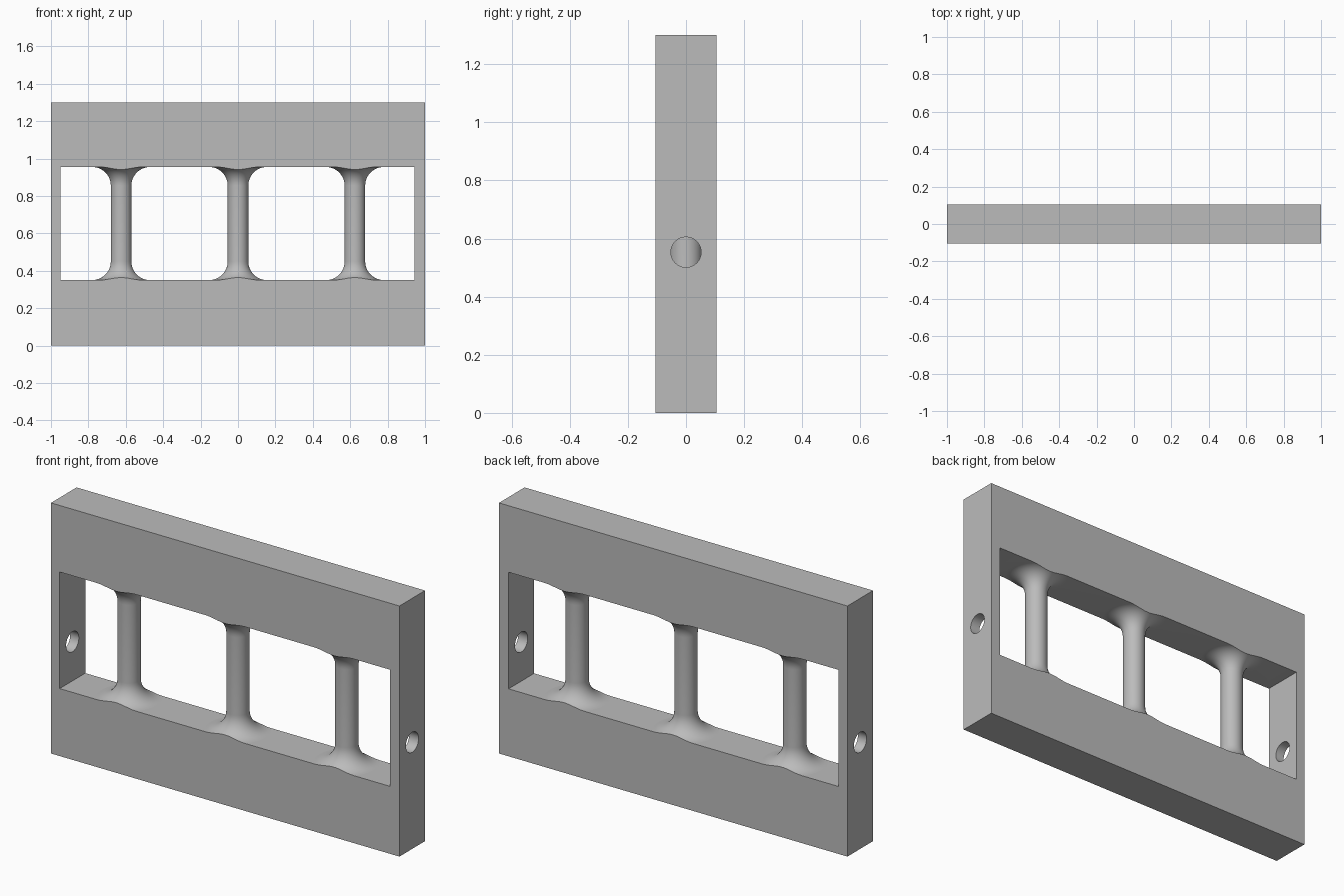
import bpy, bmesh, math
from mathutils import Matrix

if "Cube" in bpy.data.objects:
    bpy.data.objects.remove(bpy.data.objects["Cube"])

X0, X1, Z0, Z1 = -0.95, 0.945, 0.35, 0.955   # window opening
HEIGHT, HALF_DEPTH = 1.30, 0.105
R, FILLET = 0.055, 0.10                      # column radius and end fillet


def make(name, bm):
    bmesh.ops.recalc_face_normals(bm, faces=bm.faces)
    me = bpy.data.meshes.new(name)
    bm.to_mesh(me)
    bm.free()
    ob = bpy.data.objects.new(name, me)
    bpy.context.collection.objects.link(ob)
    return ob


def box(name, x0, x1, y0, y1, z0, z1):
    bm = bmesh.new()
    m = Matrix.Translation(((x0 + x1) / 2, (y0 + y1) / 2, (z0 + z1) / 2))
    m = m @ Matrix.Diagonal((x1 - x0, y1 - y0, z1 - z0, 1))
    bmesh.ops.create_cube(bm, size=1, matrix=m)
    return make(name, bm)


def column(name, x, n=64, steps=12):
    """Round column flaring with a quarter-circle fillet at both ends."""
    arc = [math.pi / 2 * i / steps for i in range(steps + 1)]
    low = [(R + FILLET * (1 - math.sin(a)), Z0 + FILLET * (1 - math.cos(a))) for a in arc]
    prof = [(R + FILLET, Z0 - 0.1)] + low
    prof += [(r, Z0 + Z1 - z) for r, z in reversed(prof)]
    bm = bmesh.new()
    rings = [[bm.verts.new((x + r * math.cos(2 * math.pi * k / n),
                            r * math.sin(2 * math.pi * k / n), z)) for k in range(n)]
             for r, z in prof]
    for a, b in zip(rings, rings[1:]):
        for k in range(n):
            j = (k + 1) % n
            bm.faces.new((a[k], a[j], b[j], b[k]))
    bm.faces.new(rings[0])
    bm.faces.new(rings[-1])
    return make(name, bm)


def cut(target, tool):
    mod = target.modifiers.new("cut", 'BOOLEAN')
    mod.operation, mod.solver, mod.object = 'DIFFERENCE', 'EXACT', tool
    bpy.context.view_layer.objects.active = target
    bpy.ops.object.modifier_apply(modifier=mod.name)
    bpy.data.objects.remove(tool)


# window cutter that leaves the three columns standing
window = box("window_cutter", X0, X1, -0.3, 0.3, Z0, Z1)
for x in (-0.625, 0, 0.625):
    cut(window, column("column_cutter", x))

# frame with window and columns
frame = box("window_frame", -1, 1, -HALF_DEPTH, HALF_DEPTH, 0, HEIGHT)
cut(frame, window)

# round holes through the two thin side walls
for x in (-0.97, 0.97):
    bm = bmesh.new()
    bmesh.ops.create_cone(bm, cap_ends=True, segments=64, radius1=0.052, radius2=0.052, depth=0.15,
                          matrix=Matrix.Translation((x, 0, 0.553)) @ Matrix.Rotation(math.pi / 2, 4, 'Y'))
    cut(frame, make("hole_cutter", bm))

# plain grey
mat = bpy.data.materials.new("light_grey")
mat.diffuse_color = (0.5, 0.5, 0.5, 1)
mat.use_nodes = True
mat.node_tree.nodes["Principled BSDF"].inputs["Base Color"].default_value = mat.diffuse_color
frame.data.materials.clear()
frame.data.materials.append(mat)
for p in frame.data.polygons:
    p.material_index = 0
frame.select_set(True)
bpy.context.view_layer.objects.active = frame
bpy.ops.object.shade_smooth_by_angle(angle=math.radians(30))
